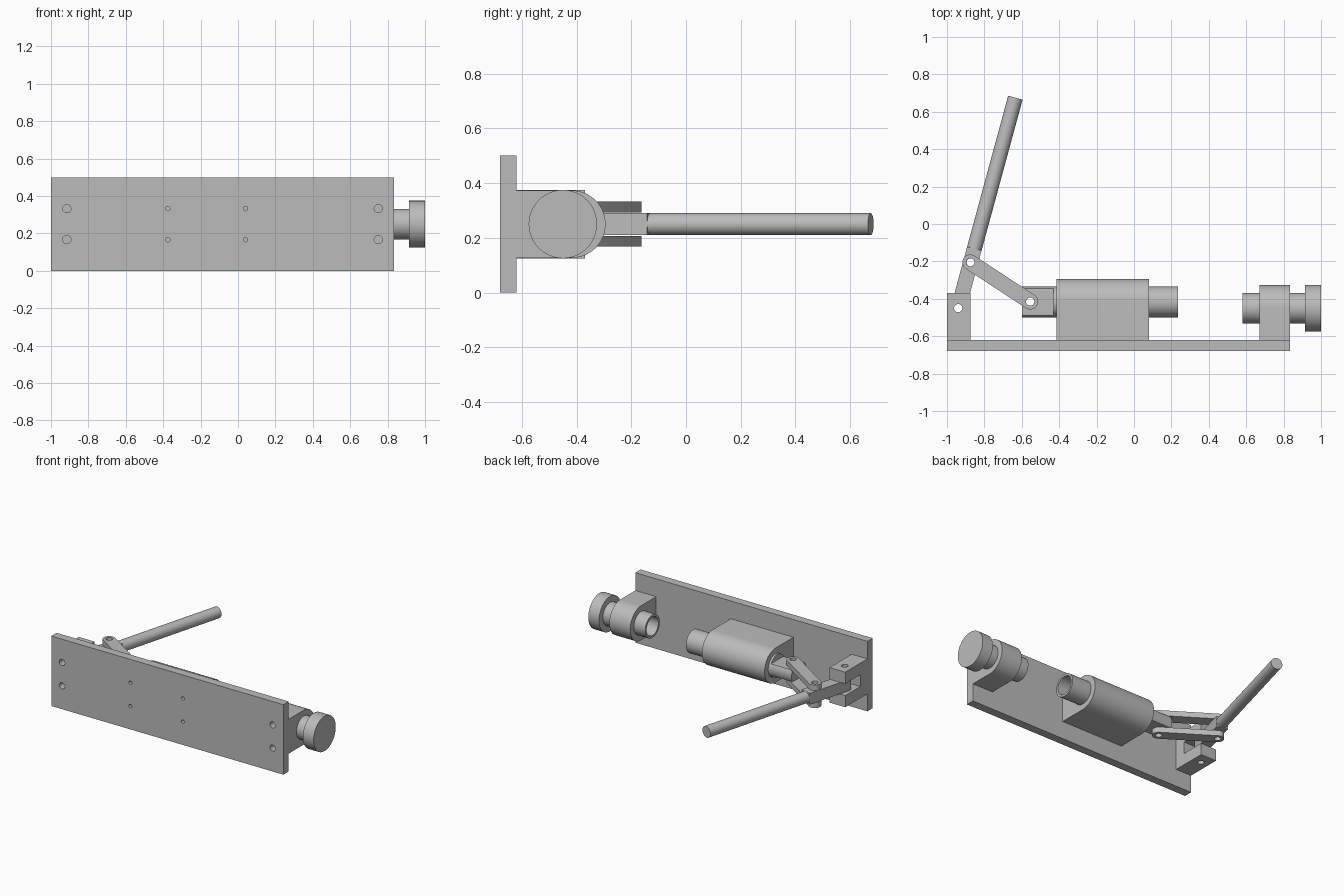
import bpy, bmesh
from math import pi, sin, cos, hypot, atan2, radians
from mathutils import Matrix, Vector

cube = bpy.data.objects.get("Cube")
if cube:
    bpy.data.objects.remove(cube)

# Single steel material
steel = bpy.data.materials.new("grey steel")
steel.use_nodes = True
GREY = (0.5, 0.5, 0.5, 1)
steel.diffuse_color = GREY
for node in steel.node_tree.nodes:
    if node.type == 'BSDF_PRINCIPLED':
        node.inputs["Base Color"].default_value = GREY

MID = 0.25          # height of the mechanism axis
HOLE = 0.022        # pin hole radius
AXES = {'x': lambda u, v, w: (w, u, v),
        'y': lambda u, v, w: (u, w, v),
        'z': lambda u, v, w: (u, v, w)}


def arc(u, v, r, start=0, sweep=2 * pi, n=48):
    closed = sweep >= 2 * pi
    count = n if closed else n + 1
    return [(u + r * cos(start + sweep * i / n), v + r * sin(start + sweep * i / n))
            for i in range(count)]


def rect(u0, u1, v0, v1):
    return [(u0, v0), (u1, v0), (u1, v1), (u0, v1)]


def prism(name, profile, axis, lo, hi):
    """Extrude a 2D profile along one axis."""
    bm = bmesh.new()
    face = bm.faces.new([bm.verts.new(AXES[axis](u, v, lo)) for u, v in profile])
    ext = bmesh.ops.extrude_face_region(bm, geom=[face])
    shift = Vector(AXES[axis](0, 0, hi - lo))
    bmesh.ops.translate(bm, vec=shift,
                        verts=[g for g in ext["geom"] if isinstance(g, bmesh.types.BMVert)])
    bmesh.ops.recalc_face_normals(bm, faces=bm.faces)
    mesh = bpy.data.meshes.new(name)
    bm.to_mesh(mesh)
    bm.free()
    mesh.materials.append(steel)
    obj = bpy.data.objects.new(name, mesh)
    bpy.context.collection.objects.link(obj)
    return obj


def cut(obj, cutters):
    """Subtract the cutters, bake the result and drop the cutters."""
    for c in cutters:
        c.hide_render = True
        mod = obj.modifiers.new("cut", 'BOOLEAN')
        mod.operation = 'DIFFERENCE'
        mod.solver = 'EXACT'
        mod.object = c
    bpy.context.view_layer.update()
    deps = bpy.context.evaluated_depsgraph_get()
    baked = bpy.data.meshes.new_from_object(obj.evaluated_get(deps))
    obj.modifiers.clear()
    obj.data = baked
    for c in cutters:
        bpy.data.objects.remove(c)


def pin_hole(x, y):
    return prism("hole", arc(x, y, HOLE, n=24), 'z', -0.1, 0.6)


def screw_holes(xs, r):
    return [prism("screw_hole", arc(x, z, r, n=24), 'y', -0.8, -0.55)
            for x in xs for z in (MID - 0.083, MID + 0.083)]


parts = []


def add(obj, cutters=()):
    if cutters:
        cut(obj, cutters)
    parts.append(obj)
    return obj


# Pivot points in plan
base_pin = Vector((-0.94, -0.45))
elbow_pin = Vector((-0.875, -0.205))
plunger_pin = Vector((-0.555, -0.415))
BARREL_Y, STOP_Y = -0.417, -0.45
BACK = -0.62        # face of the plate that carries the blocks

# Base plate with screw holes
big, small = (-0.915, 0.75), (-0.375, 0.04)
add(prism("base_plate", rect(-1, 0.835, 0, 0.5), 'y', -0.68, BACK),
    screw_holes(big, HOLE) + screw_holes(small, 0.012))


# Round-topped blocks standing on the plate
def block(name, y, x0, x1, holes):
    profile = arc(y, MID, 0.123, -pi / 2, pi, 32)
    profile += [(BACK, MID + 0.123), (BACK, MID - 0.123)]
    add(prism(name, profile, 'x', x0, x1), holes)


block("barrel_block", BARREL_Y, -0.415, 0.08, screw_holes(small, 0.012))
block("stop_block", STOP_Y, 0.67, 0.835, screw_holes(big[1:], HOLE))

# Sliding plunger: hollow nose and flattened tongue
add(prism("plunger", arc(BARREL_Y, MID, 0.082), 'x', -0.43, 0.235),
    [prism("bore", arc(BARREL_Y, MID, 0.066), 'x', 0.08, 0.3)])
FLAT = 0.042
tongue = [(u, min(max(v, MID - FLAT), MID + FLAT)) for u, v in arc(BARREL_Y, MID, 0.082)]
add(prism("plunger_tongue", tongue, 'x', -0.6, -0.43), [pin_hole(*plunger_pin)])

# Fixed stop with hollow nose and knob
add(prism("stop_rod", arc(STOP_Y, MID, 0.082), 'x', 0.58, 0.915),
    [prism("bore", arc(STOP_Y, MID, 0.066), 'x', 0.5, 0.7)])
add(prism("stop_knob", arc(STOP_Y, MID, 0.125), 'x', 0.915, 1.0))

# Forked bracket
add(prism("fork_bracket", rect(-1, -0.875, BACK, -0.37), 'z', MID - 0.125, MID + 0.125),
    [prism("slot", rect(-1.1, -0.8, -0.54, -0.3), 'z', MID - FLAT, MID + FLAT),
     pin_hole(*base_pin)] + screw_holes(big[:1], HOLE))

# Pair of links from elbow to plunger
d = plunger_pin - elbow_pin
turn = atan2(d.y, d.x)
link = (arc(*elbow_pin, 0.042, turn + pi / 2, pi, 16)
        + arc(*plunger_pin, 0.042, turn - pi / 2, pi, 16))
for name, z0 in (("lower_link", MID - 0.082), ("upper_link", MID + 0.043)):
    add(prism(name, link, 'z', z0, z0 + 0.039),
        [pin_hole(*elbow_pin), pin_hole(*plunger_pin)])

# Lever, built upright along y and then swung into place
bar = arc(0, 0, 0.04, pi, pi - 0.001, 16) + [(0.04, 0.33), (-0.04, 0.33)]
reach = hypot(*(elbow_pin - base_pin))
lever = [add(prism("lever_bar", bar, 'z', MID - 0.04, MID + 0.04),
             [pin_hole(0, 0), pin_hole(0, reach)]),
         add(prism("lever_handle", arc(0, MID, 0.04), 'y', 0.33, 1.166))]
swing = (Matrix.Translation((base_pin.x, base_pin.y, 0))
         @ Matrix.Rotation(radians(-15.2), 4, 'Z'))
for obj in lever:
    obj.data.transform(swing)

# Smooth the round faces, keep the edges crisp
bpy.ops.object.select_all(action='DESELECT')
for obj in parts:
    obj.select_set(True)
bpy.context.view_layer.objects.active = parts[0]
bpy.ops.object.shade_smooth_by_angle(angle=radians(30))
